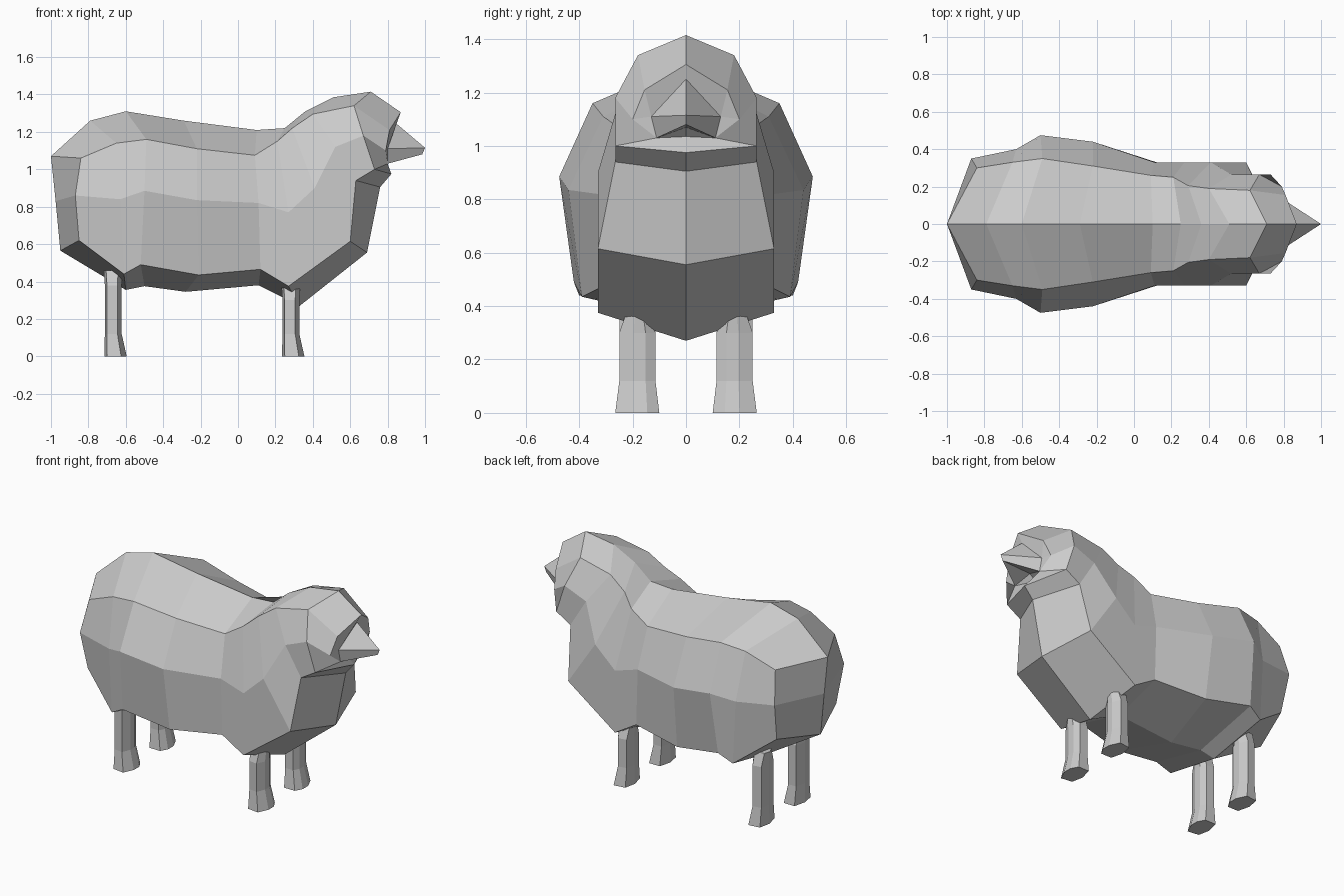
import bpy
import bmesh

cube = bpy.data.objects.get("Cube")
if cube:
    bpy.data.objects.remove(cube, do_unlink=True)

wool = bpy.data.materials.new("light_grey")
wool.use_nodes = True
grey = (0.6, 0.6, 0.6, 1)
wool.diffuse_color = grey
wool.node_tree.nodes["Principled BSDF"].inputs["Base Color"].default_value = grey


def finish(bm, name):
    bmesh.ops.recalc_face_normals(bm, faces=bm.faces[:])
    mesh = bpy.data.meshes.new(name)
    bm.to_mesh(mesh)
    bm.free()
    mesh.materials.append(wool)
    obj = bpy.data.objects.new(name, mesh)
    bpy.context.collection.objects.link(obj)
    return obj


# Half rings from rump to brow: spine, upper side, middle, lower side, belly
rings = [
    [(-1, 0, 1.07), (-.84, .30, 1.06), (-.87, .35, .86), (-.85, .30, .62), (-.95, 0, .565)],
    [(-.79, 0, 1.26), (-.65, .33, 1.14), (-.63, .40, .84), (-.61, .40, .44), (-.6, 0, .355)],
    [(-.6, 0, 1.31), (-.49, .35, 1.16), (-.5, .475, .885), (-.52, .42, .49), (-.5, 0, .375)],
    [(-.29, 0, 1.26), (-.22, .31, 1.11), (-.22, .44, .835), (-.21, .39, .435), (-.28, 0, .345)],
    [(.1, 0, 1.21), (.09, .26, 1.075), (.11, .33, .82), (.12, .33, .465), (.11, 0, .38)],
    [(.25, 0, 1.22), (.21, .25, 1.15), (.27, .33, .77), (.27, .33, .375), (.33, 0, .27)],
    [(.36, 0, 1.31), (.29, .205, 1.22), (.41, .33, .9), (.6, .33, .615), (.69, 0, .555)],
    [(.51, 0, 1.385), (.4, .19, 1.295), (.52, .265, 1.12), (.63, .265, .94), (.76, 0, .905)],
    [(.71, 0, 1.415), (.62, .18, 1.34), (.67, .265, 1.18), (.73, .265, 1), (.82, 0, .975)],
    [(.87, 0, 1.305), (.81, .155, 1.21), (.79, .2, 1.1), (.8, .11, 1.03), (.74, 0, 1.035)],
]
bm = bmesh.new()
verts = [[bm.verts.new(p) for p in ring] for ring in rings]
for a, b in zip(verts, verts[1:]):
    for i in range(4):
        bm.faces.new((a[i], a[i + 1], b[i + 1], b[i]))

# Rump
top, upper, mid, low, bottom = verts[0]
rump = bm.verts.new((-.975, 0, .83))
bm.faces.new((top, upper, mid, rump))
bm.faces.new((rump, mid, low, bottom))

# Face, muzzle and open mouth
brow, temple, cheek, corner, lip = verts[-1]
bridge, side, tip, under, mouth = [bm.verts.new(p) for p in (
    (.84, 0, 1.25), (.8, .13, 1.11), (1, 0, 1.115), (.985, 0, 1.08), (.78, 0, 1.07))]
for face in ((brow, temple, side, bridge), (temple, cheek, side), (cheek, corner, side),
             (bridge, side, tip), (side, corner, under, tip),
             (corner, mouth, under), (corner, lip, mouth)):
    bm.faces.new(face)

# Mirror the half body across y = 0
dup = bmesh.ops.duplicate(bm, geom=bm.verts[:] + bm.edges[:] + bm.faces[:])["geom"]
for v in dup:
    if isinstance(v, bmesh.types.BMVert):
        v.co.y *= -1
bmesh.ops.remove_doubles(bm, verts=bm.verts[:], dist=1e-4)
finish(bm, "body")

# Leg outline around its own centre, on the +y side
outline = [(-.045, .075), (.03, .085), (.06, .02), (.06, -.035),
           (.035, -.08), (-.04, -.08), (-.06, 0)]


def leg(name, x, side, height):
    bm = bmesh.new()
    loops = []
    for z, sx, sy, dx in ((0, 1, 1, 0), (.12, .75, .82, -.012),
                          (height - .08, .75, .82, -.012), (height, .85, .5, -.012)):
        loops.append([bm.verts.new((x + dx + px * sx, side * (.18 + py * sy), z))
                      for px, py in outline])
    n = len(outline)
    for a, b in zip(loops, loops[1:]):
        for i in range(n):
            j = (i + 1) % n
            bm.faces.new((a[i], a[j], b[j], b[i]))
    bm.faces.new(loops[0])
    bm.faces.new(loops[-1])
    finish(bm, name)


for side, label in ((1, "left"), (-1, "right")):
    leg("front_leg_" + label, .295, side, .38)
    leg("back_leg_" + label, -.655, side, .46)
